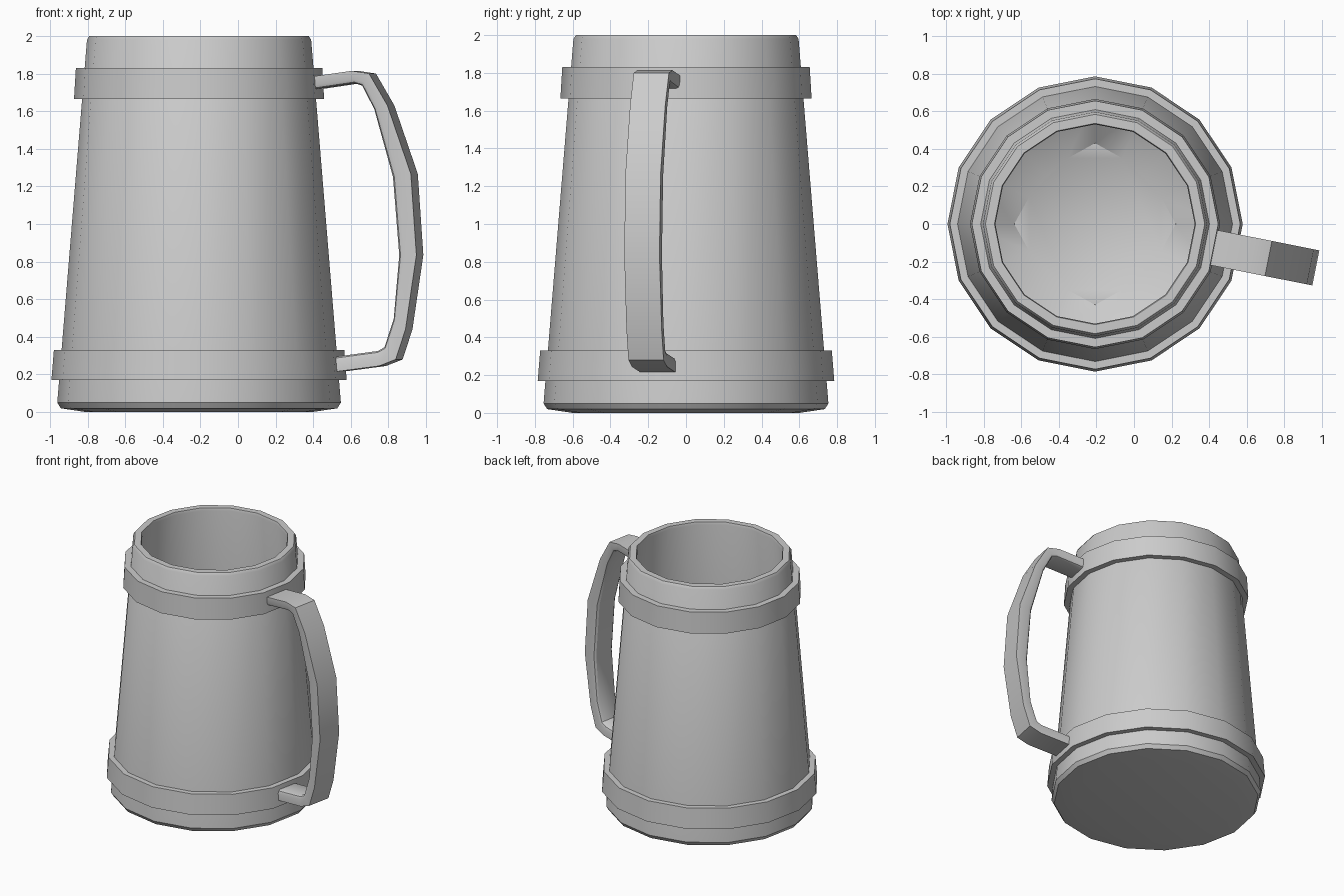
import bpy, bmesh, math
from mathutils import Matrix

old = bpy.data.objects.get("Cube")
if old:
    bpy.data.objects.remove(old, do_unlink=True)

SIDES = 16
CENTRE_X = -0.207

grey = bpy.data.materials.new("plain grey")
grey.use_nodes = True
grey.diffuse_color = (0.6, 0.6, 0.6, 1)
grey.node_tree.nodes["Principled BSDF"].inputs["Base Color"].default_value = (0.6, 0.6, 0.6, 1)


def finish(bm, name, angle=35):
    bmesh.ops.recalc_face_normals(bm, faces=bm.faces)
    mesh = bpy.data.meshes.new(name)
    bm.to_mesh(mesh)
    bm.free()
    mesh.materials.append(grey)
    obj = bpy.data.objects.new(name, mesh)
    bpy.context.collection.objects.link(obj)
    bpy.ops.object.select_all(action="DESELECT")
    obj.select_set(True)
    bpy.context.view_layer.objects.active = obj
    bpy.ops.object.shade_smooth_by_angle(angle=math.radians(angle))
    return obj


def bridge(bm, a, b):
    n = len(a)
    for i in range(n):
        j = (i + 1) % n
        bm.faces.new((a[i], a[j], b[j], b[i]))


def ring(bm, radius, z, power=2.0):
    # power 2 is round, lower values pull the ring toward a diamond
    verts = []
    for i in range(SIDES):
        t = 2 * math.pi * i / SIDES
        c, s = math.cos(t), math.sin(t)
        r = radius / (abs(c) ** power + abs(s) ** power) ** (1 / power)
        verts.append(bm.verts.new((CENTRE_X + r * c, r * s, z)))
    return verts


# Hollow tapered body: underside, outer wall, rim, inner wall, floor
bm = bmesh.new()
profile = [(0.60, 0.0), (0.735, 0.02), (0.754, 0.05), (0.596, 1.98), (0.583, 2.0),
           (0.535, 2.0), (0.53, 1.98), (0.67, 0.30)]
rings = [ring(bm, r, z) for r, z in profile]
rings.append(ring(bm, 0.43, 0.10, 1.32))
for a, b in zip(rings, rings[1:]):
    bridge(bm, a, b)
bm.faces.new(rings[0])
bm.faces.new(rings[-1])
finish(bm, "mug_body")

# Two raised bands around the body
for name, low, high, r_low, r_high in (("lower_band", 0.17, 0.33, 0.785, 0.772),
                                       ("upper_band", 1.665, 1.83, 0.665, 0.655)):
    bm = bmesh.new()
    loops = [ring(bm, r, z) for r, z in ((r_low - 0.06, low), (r_low, low),
                                         (r_high, high), (r_high - 0.06, high))]
    for a, b in zip(loops, loops[1:] + loops[:1]):
        bridge(bm, a, b)
    finish(bm, name)

# Handle: outer and inner edge paths as (distance from the axis, height)
outer = [(0.60, 1.78), (0.846, 1.814), (0.94, 1.80), (1.04, 1.63), (1.167, 1.266),
         (1.197, 0.835), (1.138, 0.44), (1.085, 0.28), (0.995, 0.245), (0.70, 0.207)]
inner = [(0.60, 1.71), (0.86, 1.748), (0.90, 1.735), (0.965, 1.61), (1.066, 1.25),
         (1.10, 0.835), (1.07, 0.495), (1.02, 0.345), (0.985, 0.325), (0.70, 0.287)]
HALF = 0.095
# Section as (side, depth): square outside, rounded corners inside
half_section = [(1, 0), (1, 0.68), (0.93, 0.9), (0.78, 1)]
section = half_section + [(-s, d) for s, d in reversed(half_section)]

bm = bmesh.new()
loops = []
for (ro, zo), (ri, zi) in zip(outer, inner):
    loops.append([bm.verts.new((ro + (ri - ro) * d, HALF * s, zo + (zi - zo) * d))
                  for s, d in section])
for a, b in zip(loops, loops[1:]):
    bridge(bm, a, b)
bm.faces.new(loops[0])
bm.faces.new(loops[-1])
turn = Matrix.Translation((CENTRE_X, 0, 0)) @ Matrix.Rotation(math.radians(-11.25), 4, "Z")
bmesh.ops.transform(bm, matrix=turn, verts=bm.verts)
finish(bm, "handle", 30)
